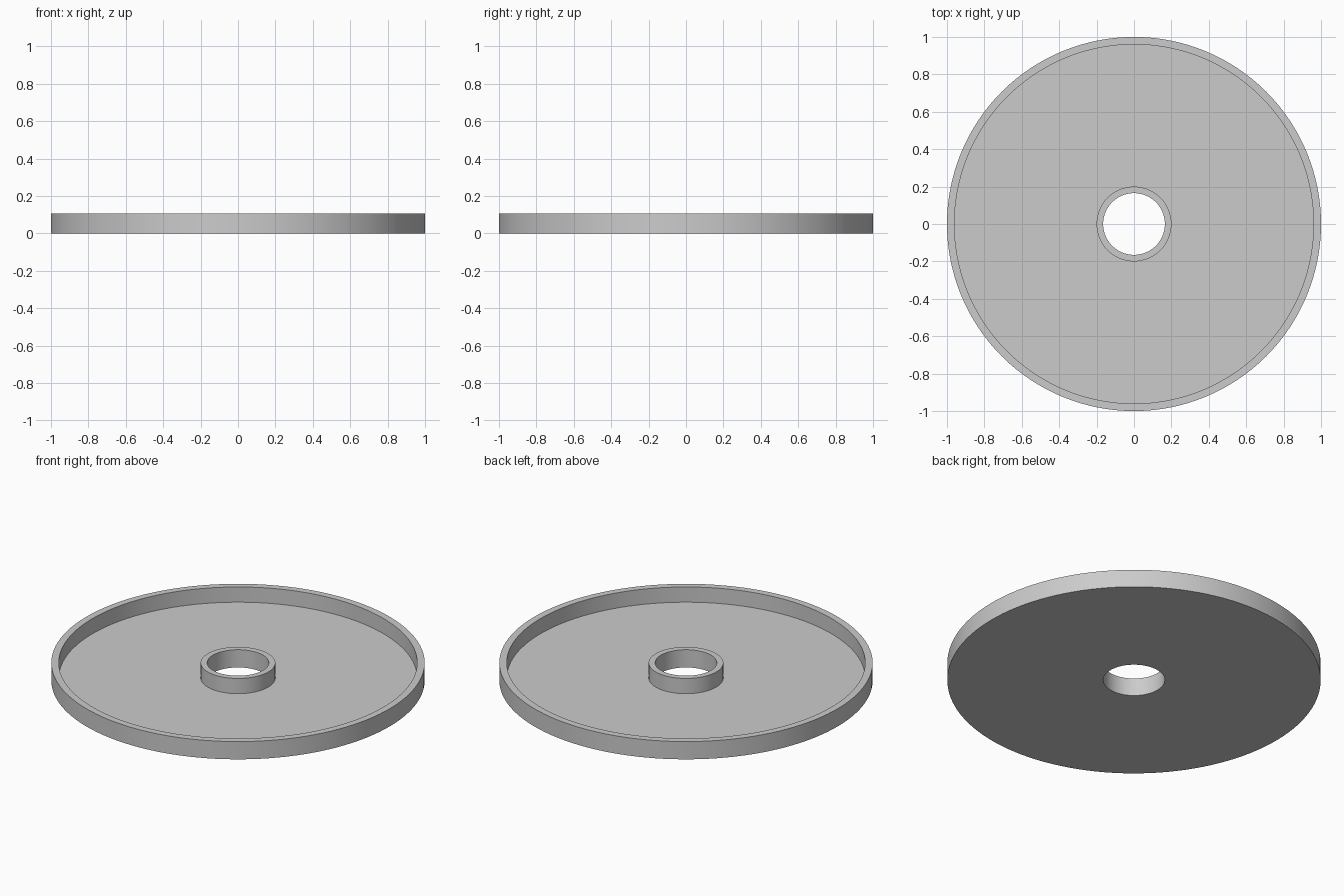
import bpy, bmesh, math

cube = bpy.data.objects.get("Cube")
if cube:
    bpy.data.objects.remove(cube, do_unlink=True)

SEGMENTS = 128
RIM_OUT, RIM_IN = 1.0, 0.96
HUB_OUT, HUB_IN = 0.2, 0.165
HEIGHT, FLOOR = 0.105, 0.015

grey = bpy.data.materials.new("light_grey")
grey.use_nodes = True
colour = (0.6, 0.6, 0.6, 1.0)
grey.diffuse_color = colour
grey.node_tree.nodes["Principled BSDF"].inputs["Base Color"].default_value = colour


def lathe(name, profile):
    """Revolve a closed (radius, height) profile about the z axis."""
    bm = bmesh.new()
    rings = []
    for i in range(SEGMENTS):
        a = math.tau * i / SEGMENTS
        rings.append([bm.verts.new((r * math.cos(a), r * math.sin(a), z))
                      for r, z in profile])
    count = len(profile)
    for i, ring in enumerate(rings):
        following = rings[(i + 1) % SEGMENTS]
        for j in range(count):
            k = (j + 1) % count
            bm.faces.new((ring[j], following[j], following[k], ring[k]))
    bmesh.ops.recalc_face_normals(bm, faces=bm.faces)
    mesh = bpy.data.meshes.new(name)
    bm.to_mesh(mesh)
    bm.free()
    mesh.materials.append(grey)
    obj = bpy.data.objects.new(name, mesh)
    bpy.context.collection.objects.link(obj)
    bpy.ops.object.select_all(action="DESELECT")
    obj.select_set(True)
    bpy.context.view_layer.objects.active = obj
    bpy.ops.object.shade_smooth_by_angle(angle=math.radians(30))
    return obj


# One solid tray: flat floor, outer rim and hollow central hub
lathe("round_tray", [
    (HUB_IN, 0), (RIM_OUT, 0), (RIM_OUT, HEIGHT), (RIM_IN, HEIGHT),
    (RIM_IN, FLOOR), (HUB_OUT, FLOOR), (HUB_OUT, HEIGHT), (HUB_IN, HEIGHT),
])
